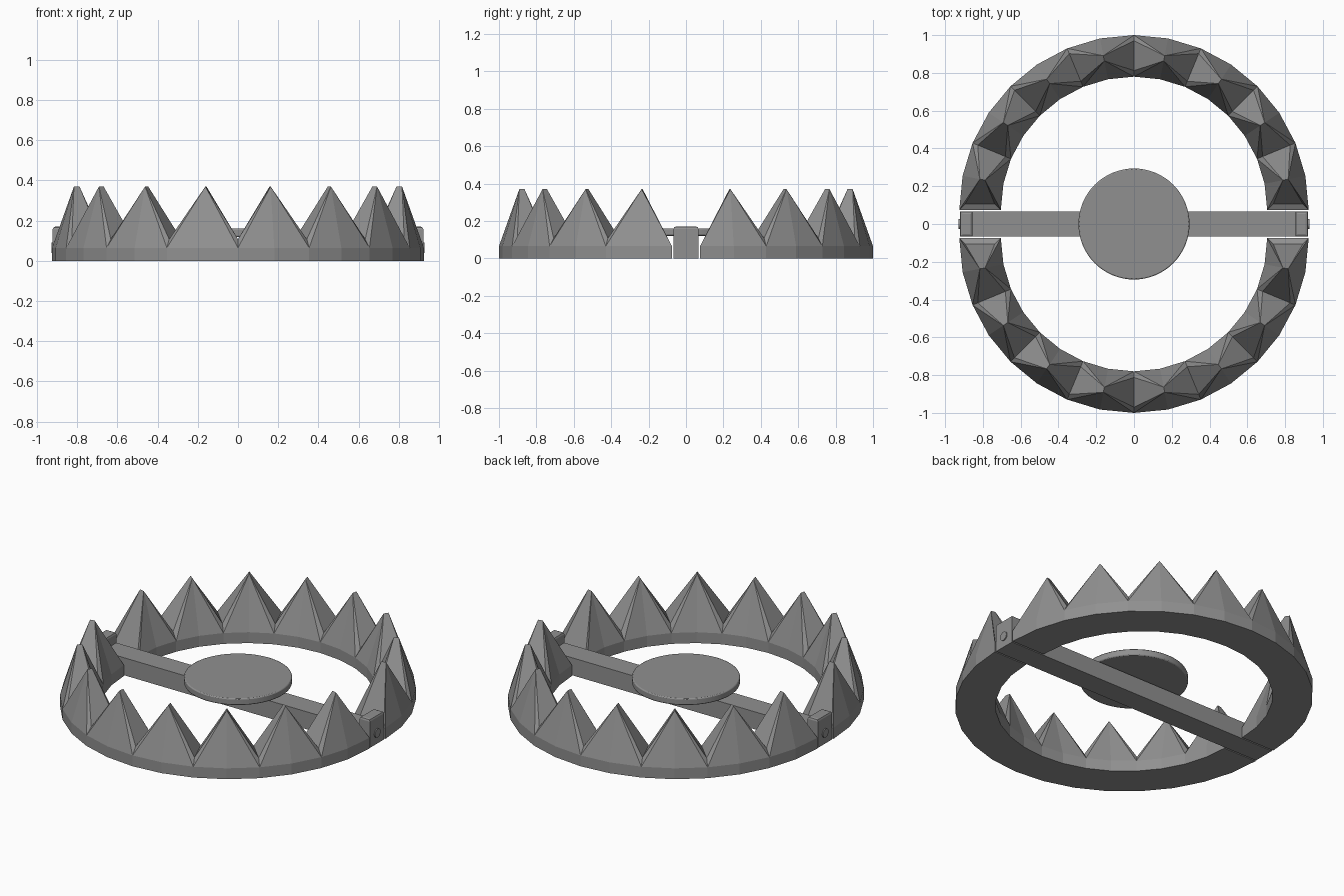
import bpy, bmesh
from math import sin, cos, pi

if "Cube" in bpy.data.objects:
    bpy.data.objects.remove(bpy.data.objects["Cube"])

GAP, R_OUT, R_IN = 0.075, 0.925, 0.705   # half-ring end offset and radii
TEETH, BASE_Z, VALLEY_Z, END_Z, TIP_Z = 8, 0.065, 0.108, 0.08, 0.37

# dark iron
iron = bpy.data.materials.new("dark_iron")
iron.diffuse_color = (0.28, 0.28, 0.28, 1)
iron.use_nodes = True
iron.node_tree.nodes["Principled BSDF"].inputs["Base Color"].default_value = iron.diffuse_color


def finish(name, bm):
    bmesh.ops.remove_doubles(bm, verts=bm.verts, dist=1e-4)
    bmesh.ops.recalc_face_normals(bm, faces=bm.faces)
    mesh = bpy.data.meshes.new(name)
    bm.to_mesh(mesh)
    bm.free()
    mesh.materials.append(iron)
    ob = bpy.data.objects.new(name, mesh)
    bpy.context.collection.objects.link(ob)
    return ob


def jaw(name, side):
    bm = bmesh.new()
    n = TEETH * 2

    def pt(r, i, z, shift=0.0):
        a = pi * i / n
        return bm.verts.new((r * cos(a), side * (GAP + r * sin(a) + shift), z))

    lo = [pt(R_OUT, i, 0) for i in range(n + 1)]
    li = [pt(R_IN, i, 0) for i in range(n + 1)]
    to = [pt(R_OUT, i, BASE_Z) for i in range(n + 1)]
    ti = [pt(R_IN, i, BASE_Z) for i in range(n + 1)]
    # ring band
    for i in range(n):
        bm.faces.new((lo[i], lo[i + 1], to[i + 1], to[i]))
        bm.faces.new((li[i], ti[i], ti[i + 1], li[i + 1]))
        bm.faces.new((lo[i], li[i], li[i + 1], lo[i + 1]))
    # raised valley edges between teeth, lower and set inwards at the two ends
    vo, vi = {}, {}
    for i in range(0, n + 1, 2):
        s, z = (0.03, END_Z) if i in (0, n) else (0, VALLEY_Z)
        vo[i] = pt(0.895, i, z, s)
        vi[i] = pt(0.737, i, z, s)
    for i in (0, n):
        bm.faces.new((lo[i], to[i], ti[i], li[i]))
        bm.faces.new((to[i], vo[i], vi[i], ti[i]))
    # teeth with a short radial ridge at the tip
    for m in range(1, n, 2):
        a, b = pt(0.832, m, TIP_Z), pt(0.804, m, TIP_Z)
        for e in (m - 1, m + 1):
            bm.faces.new((a, to[m], to[e]))
            bm.faces.new((a, to[e], vo[e]))
            bm.faces.new((a, vo[e], vi[e], b))
            bm.faces.new((b, vi[e], ti[e]))
            bm.faces.new((b, ti[e], ti[m]))
    return finish(name, bm)


def box(name, centre, size, bevel=0.0):
    bm = bmesh.new()
    bmesh.ops.create_cube(bm, size=1)
    for v in bm.verts:
        v.co = [c + s * k for c, s, k in zip(centre, size, v.co)]
    if bevel:   # chamfer the top edges only
        top = max(v.co.z for v in bm.verts) - 1e-4
        edges = [e for e in bm.edges if all(v.co.z > top for v in e.verts)]
        bmesh.ops.bevel(bm, geom=edges, offset=bevel, segments=2, profile=0.5, affect='EDGES')
    return finish(name, bm)


# toothed jaws
jaw("back_jaw", 1)
jaw("front_jaw", -1)

# cross bar, hinge blocks and pins
box("cross_bar", (0, 0, 0.0525), (1.84, 0.134, 0.105))
for label, s in (("left", -1), ("right", 1)):
    box(label + "_hinge_block", (s * 0.888, 0, 0.085), (0.068, 0.134, 0.17), 0.013)
    bpy.ops.mesh.primitive_cylinder_add(vertices=24, radius=0.026, depth=0.07,
                                        location=(s * 0.893, 0, 0.065), rotation=(0, pi / 2, 0))
    bpy.context.object.name = label + "_hinge_pin"
    bpy.context.object.data.materials.append(iron)

# round pressure plate with softened rims
bpy.ops.mesh.primitive_cylinder_add(vertices=64, radius=0.294, depth=0.04, location=(0, 0, 0.14))
plate = bpy.context.object
plate.name = "pressure_plate"
plate.data.materials.append(iron)
bev = plate.modifiers.new("rim", 'BEVEL')
bev.width, bev.segments = 0.006, 2
bev.limit_method = 'ANGLE'
bpy.ops.object.shade_smooth_by_angle()
